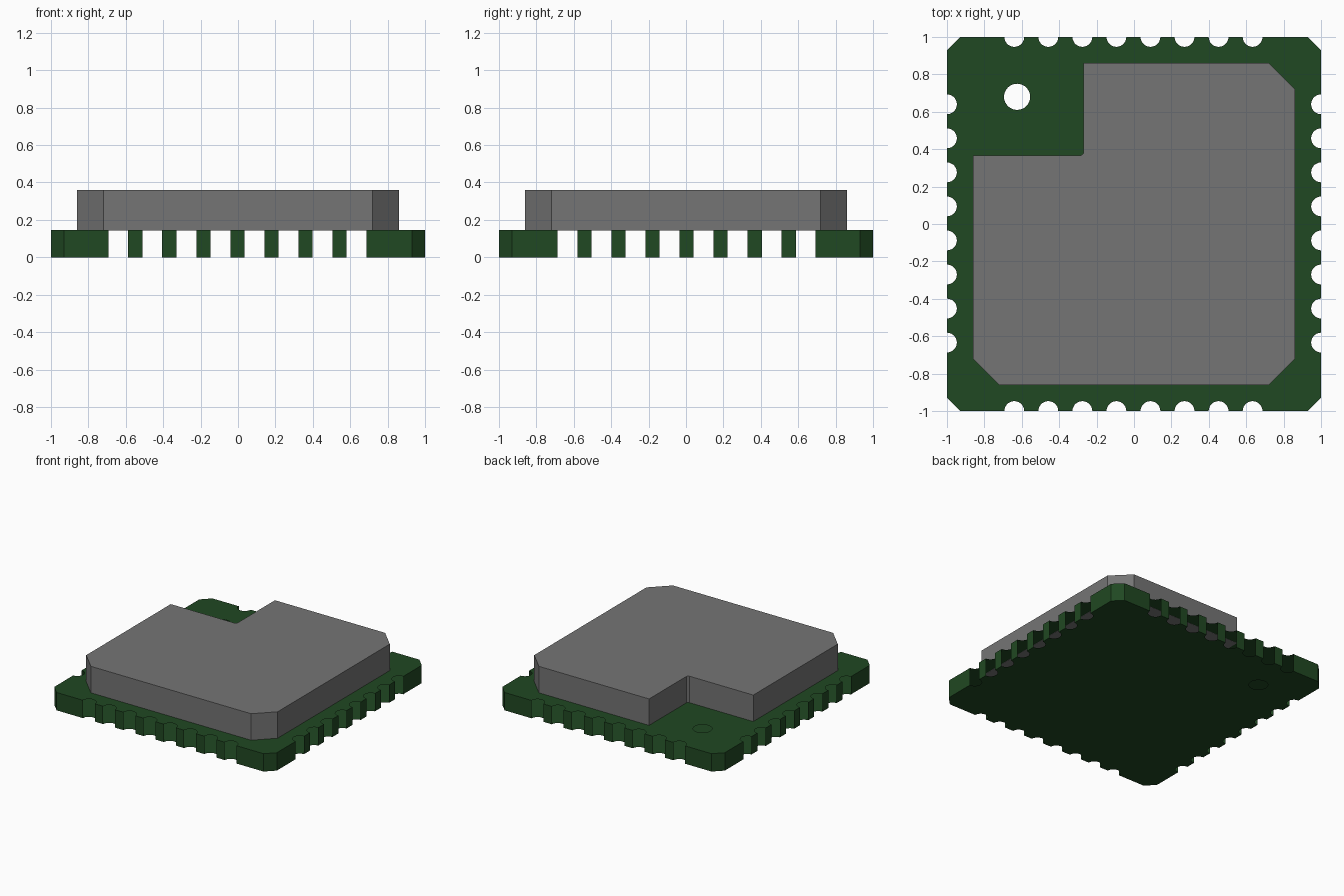
import bpy, bmesh, math

cube = bpy.data.objects.get("Cube")
if cube:
    bpy.data.objects.remove(cube, do_unlink=True)

BOARD_TOP, SHIELD_TOP = 0.145, 0.36
CORNER = 0.07
PITCH, FIRST, RADIUS = 0.182, -0.64, 0.053
NOTCHES, STEPS = 8, 14


def material(name, color):
    mat = bpy.data.materials.new(name)
    mat.use_nodes = True
    mat.diffuse_color = (*color, 1)
    mat.node_tree.nodes["Principled BSDF"].inputs["Base Color"].default_value = (*color, 1)
    return mat


def finish(bm, name, mat):
    mesh = bpy.data.meshes.new(name)
    bm.to_mesh(mesh)
    bm.free()
    mesh.materials.append(mat)
    obj = bpy.data.objects.new(name, mesh)
    bpy.context.collection.objects.link(obj)
    return obj


def board_outline():
    """Points counter-clockwise, each flagged True if a wall starts there."""
    points = []
    for side in range(4):
        turn = side * math.pi / 2
        c, s = round(math.cos(turn)), round(math.sin(turn))

        def add(u, v, wall):
            points.append((u * c - v * s, u * s + v * c, wall))

        # Keep the notches of opposite sides in line
        shift = -0.003 if side in (0, 3) else 0.003
        add(-1 + CORNER, -1, True)
        for i in range(NOTCHES):
            mid = (i - (NOTCHES - 1) / 2) * PITCH + shift
            for k in range(STEPS + 1):
                a = math.pi * (1 - k / STEPS)
                add(mid + RADIUS * math.cos(a), -1 + RADIUS * math.sin(a), k == STEPS)
        add(1 - CORNER, -1, True)
    return points


def sheet(bm, loops, z, up):
    """Flat sheet filled between the outer loop and the hole."""
    rings = []
    edges = []
    for loop in loops:
        ring = [bm.verts.new((p[0], p[1], z)) for p in loop]
        edges += [bm.edges.new((v, ring[i - 1])) for i, v in enumerate(ring)]
        rings.append(ring)
    made = bmesh.ops.triangle_fill(bm, edges=edges, use_beauty=True)["geom"]
    for face in [g for g in made if isinstance(g, bmesh.types.BMFace)]:
        face.normal_update()
        if (face.normal.z > 0) != up:
            face.normal_flip()
    return rings[0]


green = material("board green", (0.0144, 0.065, 0.016))
grey = material("shield grey", (0.178, 0.178, 0.178))

# Circuit board: two sheets joined by straight walls, open at notches and hole
outline = board_outline()
hole = [(-0.625 + 0.07 * math.cos(math.tau * i / 32),
         0.68 + 0.07 * math.sin(math.tau * i / 32)) for i in range(32)]
bm = bmesh.new()
low = sheet(bm, [outline, hole], 0, False)
high = sheet(bm, [outline, hole], BOARD_TOP, True)
for i, point in enumerate(outline):
    if point[2]:
        j = (i + 1) % len(outline)
        bm.faces.new((low[i], low[j], high[j], high[i]))
finish(bm, "circuit_board", green)

# Shield can: chamfered block with one corner cut away
profile = [(-0.72, -0.86), (0.72, -0.86), (0.86, -0.72), (0.86, 0.72),
           (0.72, 0.86), (-0.27, 0.86), (-0.27, 0.378), (-0.285, 0.365),
           (-0.86, 0.365), (-0.86, -0.72)]
bm = bmesh.new()
base = bm.faces.new([bm.verts.new((x, y, BOARD_TOP - 0.001)) for x, y in profile])
top = bmesh.ops.extrude_face_region(bm, geom=[base], use_keep_orig=True)["geom"]
for v in [g for g in top if isinstance(g, bmesh.types.BMVert)]:
    v.co.z = SHIELD_TOP
bmesh.ops.recalc_face_normals(bm, faces=bm.faces)
finish(bm, "shield_can", grey)
